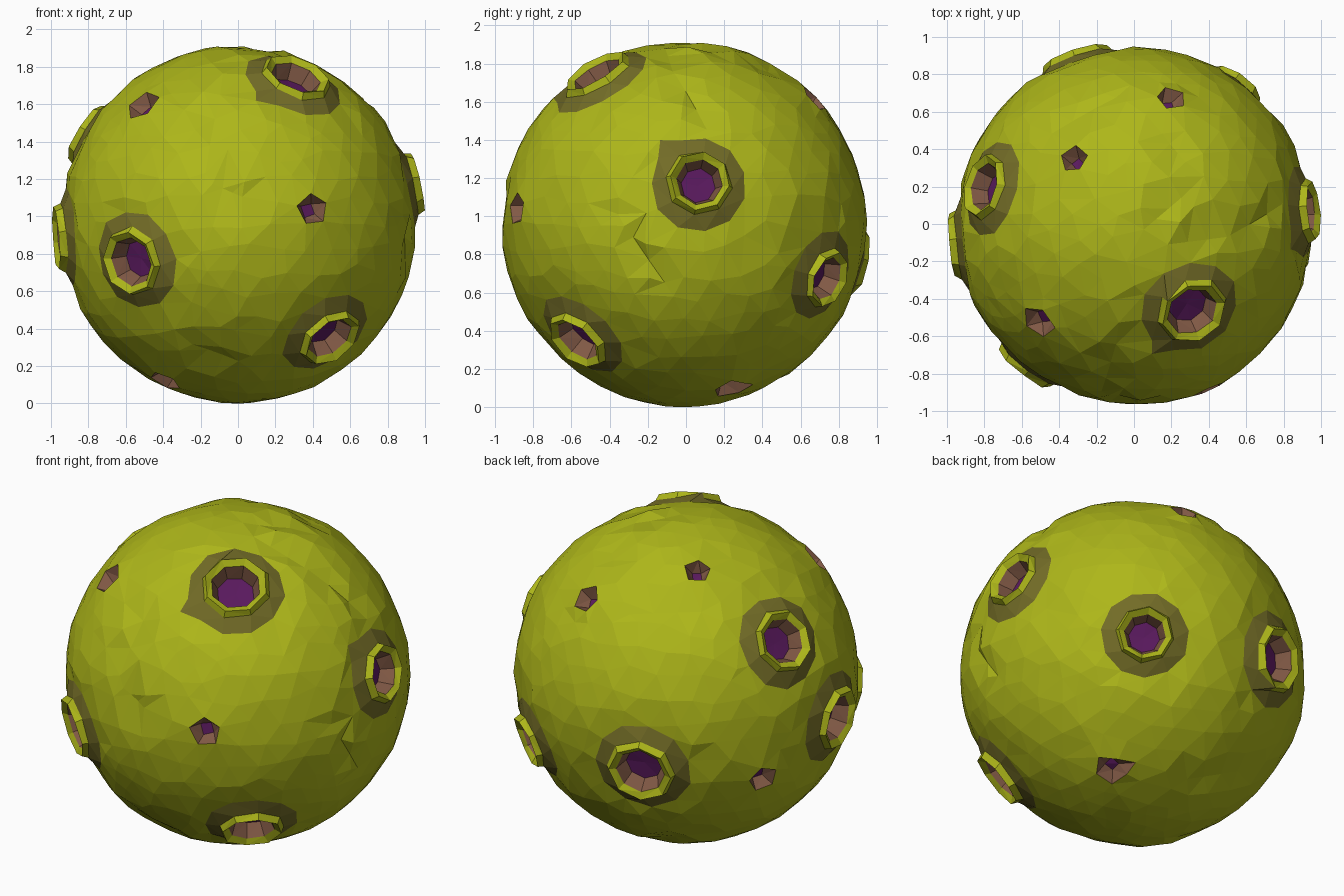
import bpy, bmesh, math, random
from mathutils import Vector

if "Cube" in bpy.data.objects:
    bpy.data.objects.remove(bpy.data.objects["Cube"])

random.seed(4)
R = 0.957
CENTRE = Vector((0.003, -0.01, 0.958))
GROUND, SKIRT, RIM, LIP, FLOOR = range(5)

# Direction from the planet's centre, then rim radius
CRATERS = [
    (0.31, -0.46, 0.79, 0.20), (-0.57, -0.74, -0.20, 0.19), (0.49, -0.56, -0.61, 0.185),
    (0.93, 0.08, 0.22, 0.175), (0.53, 0.74, -0.28, 0.165), (-0.31, 0.89, -0.19, 0.20),
    (-0.80, 0.21, 0.48, 0.185), (-0.95, -0.10, -0.07, 0.19)]
PITS = [
    (-0.51, -0.51, 0.63, 0.10), (0.40, -0.88, 0.08, 0.09), (0.36, 0.24, -0.86, 0.09),
    (0.19, 0.68, 0.65, 0.08), (-0.39, -0.27, -0.83, 0.09), (-0.32, 0.35, 0.83, 0.075),
    (-0.81, 0.43, -0.27, 0.085)]
# Shallow valleys, start and end direction
VALLEYS = [
    ((-0.10, -0.64, 0.70), (-0.18, -0.90, 0.28)), ((-0.14, -0.92, 0.22), (0.02, -0.95, 0.15)),
    ((0.52, -0.05, 0.80), (0.80, 0.12, 0.50)), ((0.93, -0.20, 0.06), (0.90, 0.32, -0.06)),
    ((0.84, -0.33, 0.05), (0.87, -0.10, -0.30)), ((-0.10, 0.70, 0.65), (-0.45, 0.50, 0.68)),
    ((0.15, 0.50, 0.80), (0.28, 0.35, 0.85)), ((0.05, -0.02, 0.95), (0.25, 0.15, 0.90)),
    ((0.18, -0.10, 0.93), (0.50, -0.06, 0.81)), ((-0.05, 0.42, -0.86), (-0.35, 0.50, -0.73)),
    ((-0.25, -0.65, -0.65), (0.0, -0.60, -0.74))]

bm = bmesh.new()
height = bm.verts.layers.float.new("height")
kind = bm.verts.layers.int.new("kind")
anchors = []


def add(direction, h, k=GROUND):
    v = bm.verts.new(Vector(direction).normalized())
    v[height] = h
    v[kind] = k


def ring(axis, radius, n, h, k, wobble, turn):
    u = axis.orthogonal().normalized()
    w = axis.cross(u)
    for i in range(n):
        a = turn + math.tau * i / n
        r = radius / R * (1 + random.uniform(-wobble, wobble))
        add(axis + r * (u * math.cos(a) + w * math.sin(a)),
            h + random.uniform(-0.004, 0.004), k)


# Crater rings from outer skirt to floor
for x, y, z, r in CRATERS:
    axis = Vector((x, y, z)).normalized()
    turn = random.uniform(0, 1)
    ring(axis, r + 0.09, 11, -0.012, SKIRT, 0.03, turn)
    ring(axis, r, 8, 0.008, RIM, 0.03, turn)
    ring(axis, r * 0.87, 8, 0.042, RIM, 0.02, turn)
    ring(axis, r * 0.70, 8, 0.012, LIP, 0.02, turn)
    ring(axis, r * 0.57, 8, -0.075, FLOOR, 0.02, turn)
    add(axis, -0.085, FLOOR)
    anchors.append((axis, r + 0.15))

# Small angular pits
for x, y, z, r in PITS:
    axis = Vector((x, y, z)).normalized()
    turn = random.uniform(0, 1)
    ring(axis, r, 5, 0.012, LIP, 0.12, turn)
    ring(axis, r * 0.5, 4, -0.055, FLOOR, 0.1, turn)
    anchors.append((axis, r + 0.06))

# Valley lines
for a, b in VALLEYS:
    a, b = Vector(a).normalized(), Vector(b).normalized()
    for i in range(4):
        p = a.lerp(b, i / 3).normalized()
        if all((p - c).length > d - 0.03 for c, d in anchors[:15]):
            add(p, -0.028 if i in (1, 2) else -0.015)
            anchors.append((p, 0.075))

# Irregular ground points between the features
ball = bmesh.new()
bmesh.ops.create_icosphere(ball, subdivisions=4, radius=1)
for v in ball.verts:
    p = (v.co + Vector([random.uniform(-0.03, 0.03) for _ in range(3)])).normalized()
    if all((p - c).length > d for c, d in anchors):
        add(p, random.uniform(-0.006, 0.004))
ball.free()

# Skin the points on the unit ball, then push each to its height
bmesh.ops.convex_hull(bm, input=bm.verts[:])
bmesh.ops.recalc_face_normals(bm, faces=bm.faces[:])
for v in bm.verts:
    v.co = v.co.normalized() * (R + v[height]) + CENTRE

# Colours by crater zone
for f in bm.faces:
    ks = [v[kind] for v in f.verts]
    if min(ks) == FLOOR:
        f.material_index = 3
    elif FLOOR in ks:
        f.material_index = 2
    elif SKIRT in ks and RIM in ks:
        f.material_index = 1

mesh = bpy.data.meshes.new("planet")
bm.to_mesh(mesh)
bm.free()
for name, col in [("ground", (0.42, 0.47, 0.01)), ("crater_skirt", (0.17, 0.15, 0.02)),
                  ("crater_wall", (0.22, 0.10, 0.06)), ("crater_floor", (0.10, 0.01, 0.11))]:
    m = bpy.data.materials.new(name)
    m.diffuse_color = (*col, 1)
    m.use_nodes = True
    m.node_tree.nodes["Principled BSDF"].inputs["Base Color"].default_value = m.diffuse_color
    mesh.materials.append(m)

# Stand it on the ground
low = min(v.co.z for v in mesh.vertices)
for v in mesh.vertices:
    v.co.z -= low
planet = bpy.data.objects.new("cratered_planet", mesh)
bpy.context.collection.objects.link(planet)
